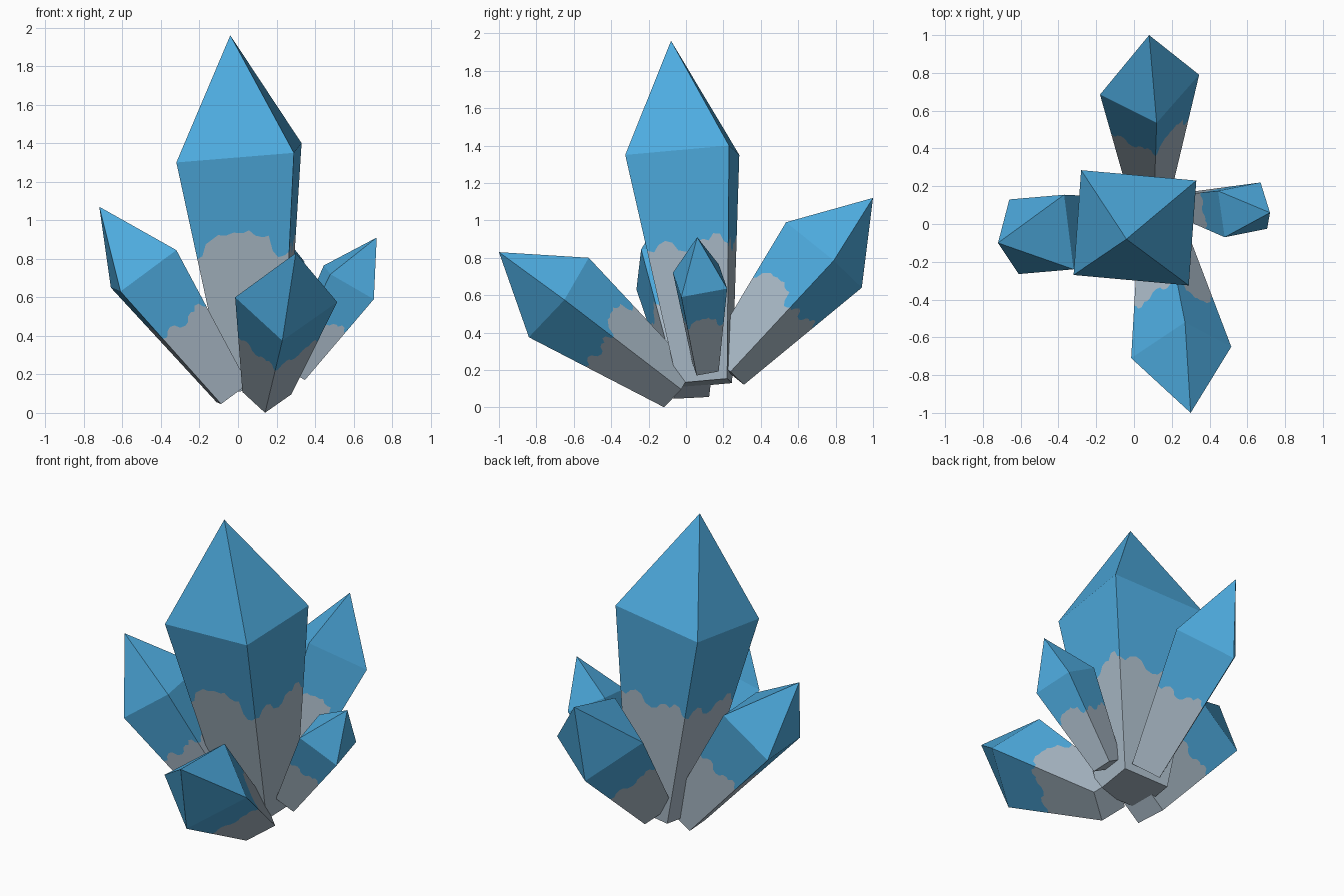
import bpy, bmesh
from mathutils import Vector as V

if "Cube" in bpy.data.objects:
    bpy.data.objects.remove(bpy.data.objects["Cube"])

SHOULDER = 2 / 3      # where the tip starts along the axis
BASE_SCALE = 0.48     # base cross-section relative to the shoulder
EDGE_T = 0.58         # height of the colour border at the corners

# Ragged colour border on a side: (position across, height along the shaft)
BIG = [(.06, .59), (.12, .64), (.2, .66), (.26, .675), (.34, .67), (.42, .68), (.52, .675),
       (.58, .685), (.64, .66), (.72, .65), (.78, .655), (.82, .59), (.88, .56), (.95, .565)]
SMALL = [(.08, .57), (.15, .60), (.24, .615), (.32, .605), (.38, .57), (.48, .56), (.56, .57),
         (.62, .60), (.7, .61), (.76, .60), (.82, .63), (.9, .625), (.95, .59)]


def material(name, rgb):
    m = bpy.data.materials.new(name)
    m.diffuse_color = (*rgb, 1)
    m.use_nodes = True
    m.node_tree.nodes["Principled BSDF"].inputs["Base Color"].default_value = m.diffuse_color
    return m


grey = material("pale_grey_stone", (.40, .49, .57))
blue = material("crystal_blue", (.076, .41, .74))


def crystal(name, apex, a, b, c):
    """Tapered four-sided shaft with a pyramid tip, from the apex and three shoulder corners."""
    apex, a, b, c = V(apex), V(a), V(b), V(c)
    top = [a, b, c, a + c - b]
    mid = (a + c) / 2
    base = apex + (mid - apex) / (1 - SHOULDER)
    bottom = [base + (p - mid) * BASE_SCALE for p in top]

    bm = bmesh.new()
    tv = [bm.verts.new(p) for p in top]
    bv = [bm.verts.new(p) for p in bottom]
    ev = [bm.verts.new(p.lerp(q, EDGE_T)) for p, q in zip(bottom, top)]
    tip = bm.verts.new(apex)

    bm.faces.new(bv)
    for i in range(4):
        j = (i + 1) % 4
        # ragged border between the stone foot and the blue shaft
        border = [bm.verts.new(bottom[i].lerp(bottom[j], s).lerp(top[i].lerp(top[j], s), t))
                  for s, t in (BIG if i == 0 else SMALL)]
        line = [ev[i], *border, ev[j]]
        bm.faces.new([bv[j], bv[i], *line])
        bm.faces.new([tv[i], tv[j], *reversed(line)]).material_index = 1
        bm.faces.new([tv[i], tv[j], tip]).material_index = 1
    bmesh.ops.recalc_face_normals(bm, faces=bm.faces)

    me = bpy.data.meshes.new(name)
    bm.to_mesh(me)
    bm.free()
    me.materials.append(grey)
    me.materials.append(blue)
    bpy.context.collection.objects.link(bpy.data.objects.new(name, me))


# Tall middle crystal
crystal("main_crystal", (-.04, -.08, 1.96),
        (-.32, -.27, 1.30), (.29, -.325, 1.35), (.33, .23, 1.40))
# Four smaller crystals leaning outwards
crystal("left_crystal", (-.72, -.10, 1.07),
        (-.66, .13, .65), (-.61, -.265, .63), (-.32, -.24, .845))
crystal("front_crystal", (.30, -1.0, .83),
        (.515, -.65, .575), (.27, -.52, .80), (-.015, -.71, .60))
crystal("back_crystal", (.08, 1.0, 1.12),
        (.12, .535, .99), (.345, .79, .785), (.045, .94, .64))
crystal("right_crystal", (.72, .06, .91),
        (.705, -.025, .59), (.67, .22, .635), (.445, .175, .765))
